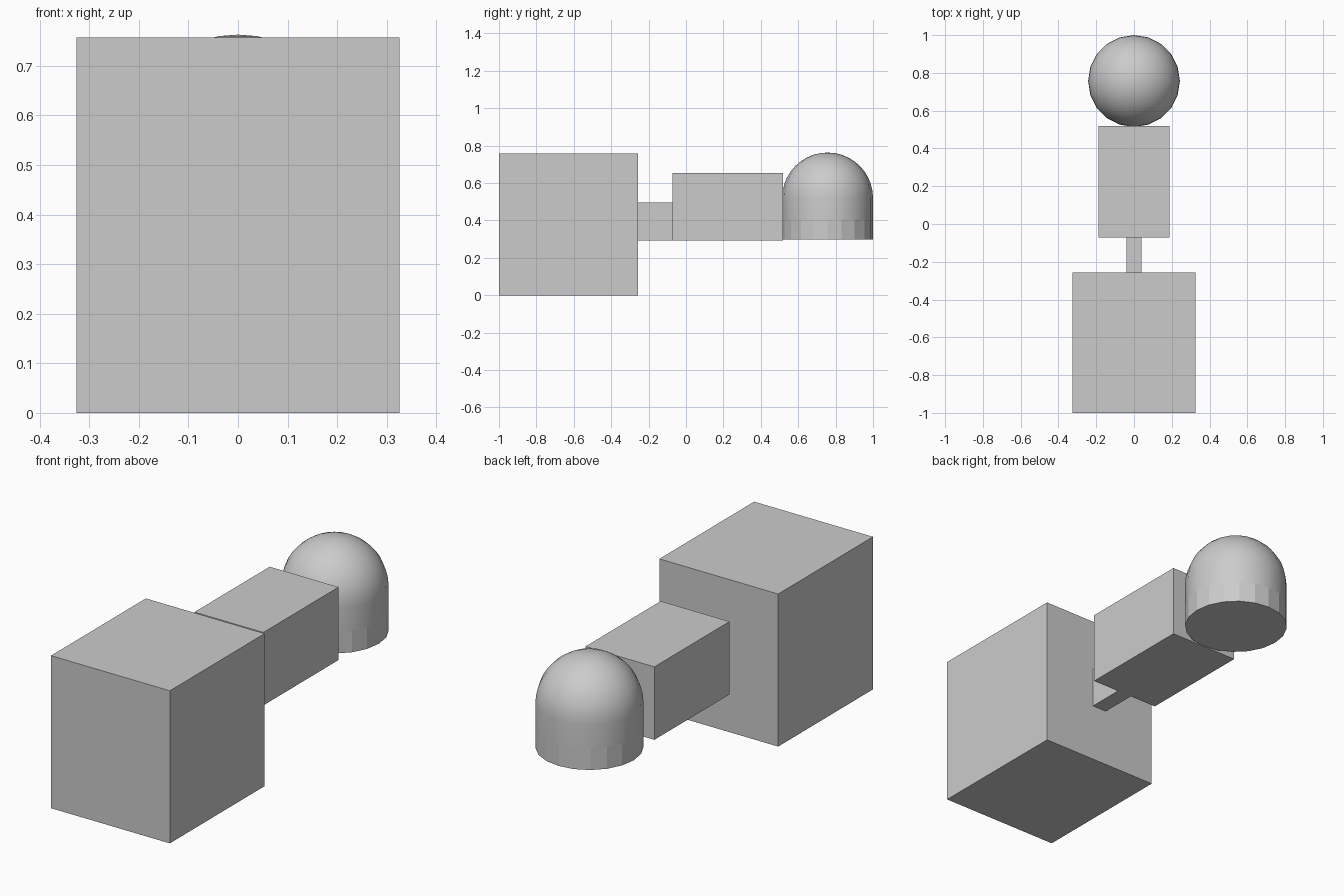
import bpy, bmesh
from mathutils import Matrix

if "Cube" in bpy.data.objects:
    bpy.data.objects.remove(bpy.data.objects["Cube"])


def finish(name, bm):
    mesh = bpy.data.meshes.new(name)
    bm.normal_update()
    bm.to_mesh(mesh)
    bm.free()
    obj = bpy.data.objects.new(name, mesh)
    bpy.context.collection.objects.link(obj)
    return obj


def block(name, half_width, y0, y1, z0, z1):
    bm = bmesh.new()
    bmesh.ops.create_cube(bm, size=1)
    bmesh.ops.scale(bm, vec=(2 * half_width, y1 - y0, z1 - z0), verts=bm.verts)
    bmesh.ops.translate(bm, vec=(0, (y0 + y1) / 2, (z0 + z1) / 2), verts=bm.verts)
    return finish(name, bm)


# Rectangular buildings in a row
block("main_block", 0.326, -1.0, -0.257, 0.0, 0.757)
block("connecting_passage", 0.04, -0.257, -0.071, 0.293, 0.495)
block("middle_block", 0.189, -0.071, 0.518, 0.293, 0.655)

# Domed tower: half sphere whose rim is carried down in two bands
RADIUS, CENTRE_Y, SPRING_Z = 0.243, 0.757, 0.52
BAND_Z, BASE_Z = 0.404, 0.297
bm = bmesh.new()
bmesh.ops.create_uvsphere(bm, u_segments=20, v_segments=20, radius=RADIUS,
                          matrix=Matrix.Translation((0, CENTRE_Y, SPRING_Z)))
bmesh.ops.delete(bm, geom=[v for v in bm.verts if v.co.z < SPRING_Z - 0.001],
                 context='VERTS')
for f in bm.faces:
    f.smooth = True
rim = [e for e in bm.edges if e.is_boundary]
for z, smooth in ((BAND_Z, True), (BASE_Z, False)):
    geom = bmesh.ops.extrude_edge_only(bm, edges=rim)["geom"]
    for item in geom:
        if isinstance(item, bmesh.types.BMVert):
            item.co.z = z
        elif isinstance(item, bmesh.types.BMFace):
            item.smooth = smooth
    rim = [e for e in bm.edges if e.is_boundary]

# Flat underside of the tower
bmesh.ops.contextual_create(bm, geom=rim)
for f in bm.faces:
    if len(f.verts) > 4:
        f.smooth = False
bmesh.ops.recalc_face_normals(bm, faces=bm.faces)
finish("domed_tower", bm)
